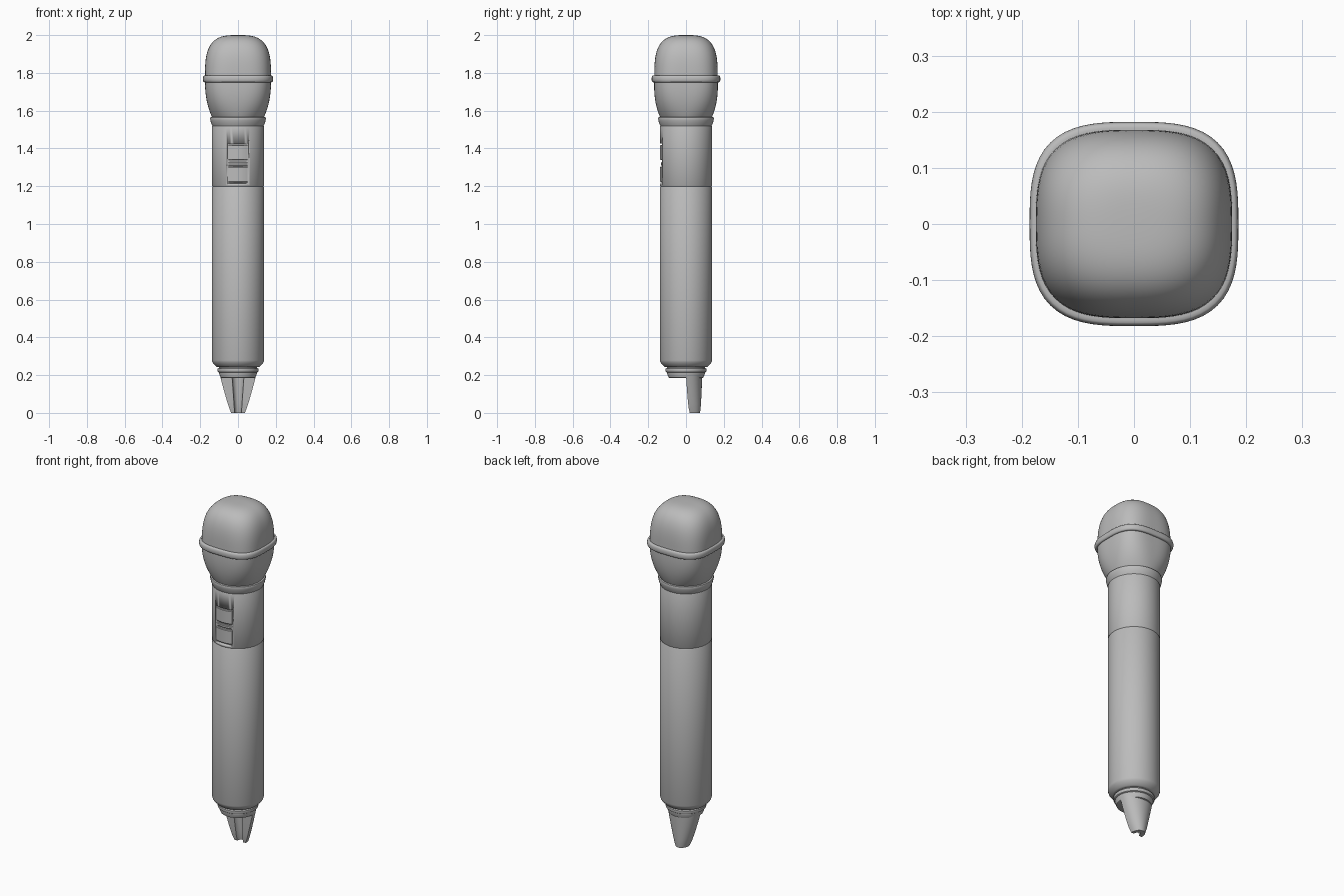
import bpy, bmesh, math

cube = bpy.data.objects.get("Cube")
if cube:
    bpy.data.objects.remove(cube)

GREY = (0.5, 0.5, 0.5, 1)
mat = bpy.data.materials.new("grey")
mat.use_nodes = True
mat.diffuse_color = GREY
mat.node_tree.nodes["Principled BSDF"].inputs["Base Color"].default_value = GREY


def finish(name, bm, angle=35):
    bmesh.ops.recalc_face_normals(bm, faces=bm.faces)
    me = bpy.data.meshes.new(name)
    bm.to_mesh(me)
    bm.free()
    ob = bpy.data.objects.new(name, me)
    bpy.context.collection.objects.link(ob)
    me.materials.append(mat)
    bpy.ops.object.select_all(action='DESELECT')
    ob.select_set(True)
    bpy.context.view_layer.objects.active = ob
    bpy.ops.object.shade_smooth_by_angle(angle=math.radians(angle))
    return ob


def skin(name, sections, angle=35):
    """Join equal-length rings of points into a capped solid."""
    bm = bmesh.new()
    rings = [[bm.verts.new(p) for p in s] for s in sections]
    n = len(rings[0])
    for a, b in zip(rings, rings[1:]):
        for i in range(n):
            j = (i + 1) % n
            bm.faces.new((a[i], a[j], b[j], b[i]))
    bm.faces.new(rings[0])
    bm.faces.new(rings[-1])
    return finish(name, bm, angle)


def squircle(z, rx, ry, power=2, n=80):
    pts = []
    for i in range(n):
        a = 2 * math.pi * i / n
        c, s = math.cos(a), math.sin(a)
        r = (abs(c) ** power + abs(s) ** power) ** (-1 / power)
        pts.append((rx * r * c, ry * r * s, z))
    return pts


def lathe(name, profile):
    return skin(name, [squircle(z, r, r) for r, z in profile])


# Grille: round at the neck, squarish at the band, domed on top
MID, RX, RY, POWER = 1.77, 0.175, 0.168, 3.1
sections = []
for i in range(15):
    t = 1 - i / 14
    k = 1 - 0.23 * t ** 2.5
    sections.append(squircle(MID - 0.21 * t, RX * k, (RY + 0.007 * t) * k,
                             POWER - (POWER - 2) * t ** 1.5))
for i in range(1, 25):
    a = math.pi / 2 * i / 24.3
    t = math.sin(a) ** (2 / 3.2)
    k = math.cos(a) ** (2 / 3.2)
    sections.append(squircle(MID + 0.23 * t, RX * k, RY * k, POWER - 0.6 * t))
skin("grille", sections)

# Band around the grille
band = []
for i in range(13):
    a = math.pi * (i / 12 - 0.5)
    out = 0.011 * math.cos(a) ** 0.6
    band.append(squircle(1.768 + 0.018 * math.sin(a), RX + out, RY + 0.003 + out, POWER))
skin("grille_band", band, 50)

# Collar and handle
lathe("collar", [(0.134, 1.515), (0.138, 1.525), (0.143, 1.535), (0.146, 1.548),
                 (0.148, 1.558), (0.146, 1.565), (0.135, 1.568)])
upper = lathe("upper_handle", [(0.134, 1.198), (0.138, 1.204), (0.138, 1.516), (0.135, 1.522)])
lathe("handle", [(0.108, 0.242), (0.115, 0.245), (0.134, 0.266), (0.138, 0.278),
                 (0.138, 1.194), (0.134, 1.2)])

# Recess in the upper handle for the buttons
bm = bmesh.new()
bmesh.ops.create_cube(bm, size=1)
for v in bm.verts:
    v.co = (v.co.x * 0.112, v.co.y * 0.1 - 0.172, v.co.z * 0.212 + 1.32)
cutter = finish("recess_cutter", bm)
cutter.hide_render = True
cutter.hide_viewport = True
cut = upper.modifiers.new("recess", 'BOOLEAN')
cut.object = cutter
cut.operation = 'DIFFERENCE'
cut.solver = 'EXACT'


# Curved buttons following the handle
def button(name, z0, z1, r, half=0.05):
    sections = []
    for i in range(13):
        x = half * (i / 6 - 1)
        y = -math.sqrt(r * r - x * x)
        sections.append([(x, y + 0.003, z0), (x, y, z0 + 0.004), (x, y, z1 - 0.004),
                         (x, y + 0.003, z1), (x, -0.1, z1), (x, -0.1, z0)])
    skin(name, sections)


button("upper_button", 1.338, 1.419, 0.137)
button("lower_button", 1.221, 1.304, 0.137)
button("button_divider", 1.309, 1.327, 0.133)

# Stepped rings under the handle
lathe("base_ring", [(0.098, 0.212), (0.106, 0.217), (0.109, 0.225), (0.108, 0.234),
                    (0.1, 0.238), (0.1, 0.245)])
lathe("base_cap", [(0.086, 0.184), (0.092, 0.187), (0.1, 0.208), (0.1, 0.215)])


# Antenna: tapered half shell with a groove down its front
def antenna_section(z):
    t = z / 0.2
    w = 0.036 + 0.06 * t ** 0.85
    front = 0.02 - 0.02 * t ** 0.6
    back = 0.074 + 0.012 * t ** 0.6
    g = 0.018 + 0.014 * t
    pts = []
    for i in range(25):
        a = math.pi * i / 24
        pts.append((w * math.cos(a), front + (back - front) * math.sin(a) ** 0.8, z))
    for i in range(13):
        a = math.pi * i / 12
        pts.append((-g * math.cos(a), front + 0.028 * math.sin(a), z))
    return pts


skin("antenna", [antenna_section(0.2 * i / 8) for i in range(9)], 40)
